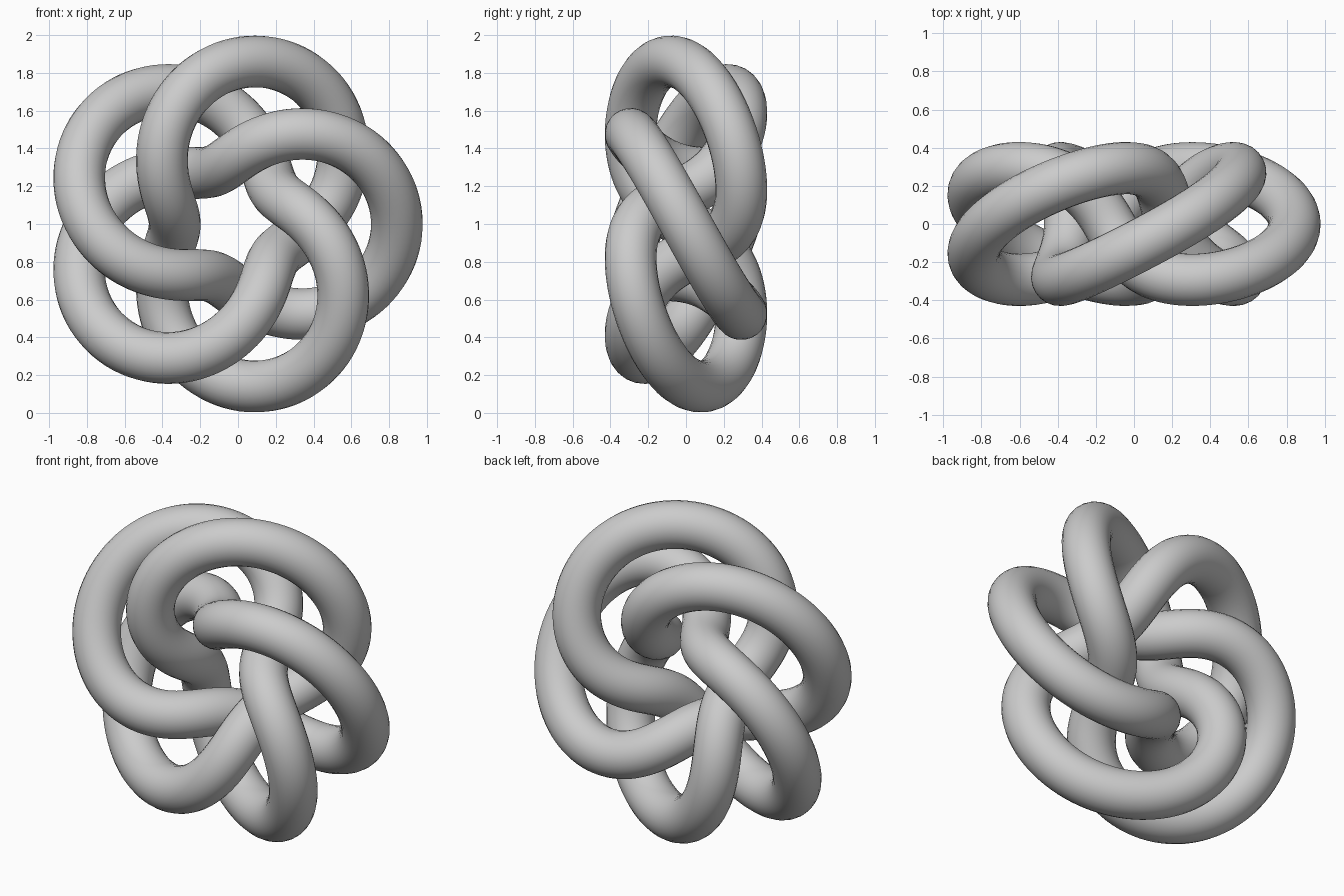
import bpy
from math import sin, cos, tau

if "Cube" in bpy.data.objects:
    bpy.data.objects.remove(bpy.data.objects["Cube"])

RING, SWING, TUBE = 0.588, 0.293, 0.137   # ring radius, winding radius, tube radius
TURNS, LOBES, STEPS = 3, 5, 480
OFFSET_X = -0.04

# Centre line: a (3, 5) torus knot around the y axis
curve = bpy.data.curves.new("knot_tube", "CURVE")
curve.dimensions = "3D"
curve.bevel_depth = TUBE
curve.bevel_resolution = 10
spline = curve.splines.new("POLY")
spline.points.add(STEPS - 1)
for i, p in enumerate(spline.points):
    t = tau * i / STEPS
    r = RING + SWING * cos(LOBES * t)
    p.co = (OFFSET_X + r * cos(TURNS * t), -SWING * sin(LOBES * t),
            1 + r * sin(TURNS * t), 1)
spline.use_cyclic_u = True
spline.use_smooth = True

# Tube swept along the centre line, turned into a smooth mesh
knot = bpy.data.objects.new("knot_tube", curve)
bpy.context.collection.objects.link(knot)
bpy.context.view_layer.objects.active = knot
knot.select_set(True)
bpy.ops.object.convert(target="MESH")
bpy.ops.object.shade_smooth()
